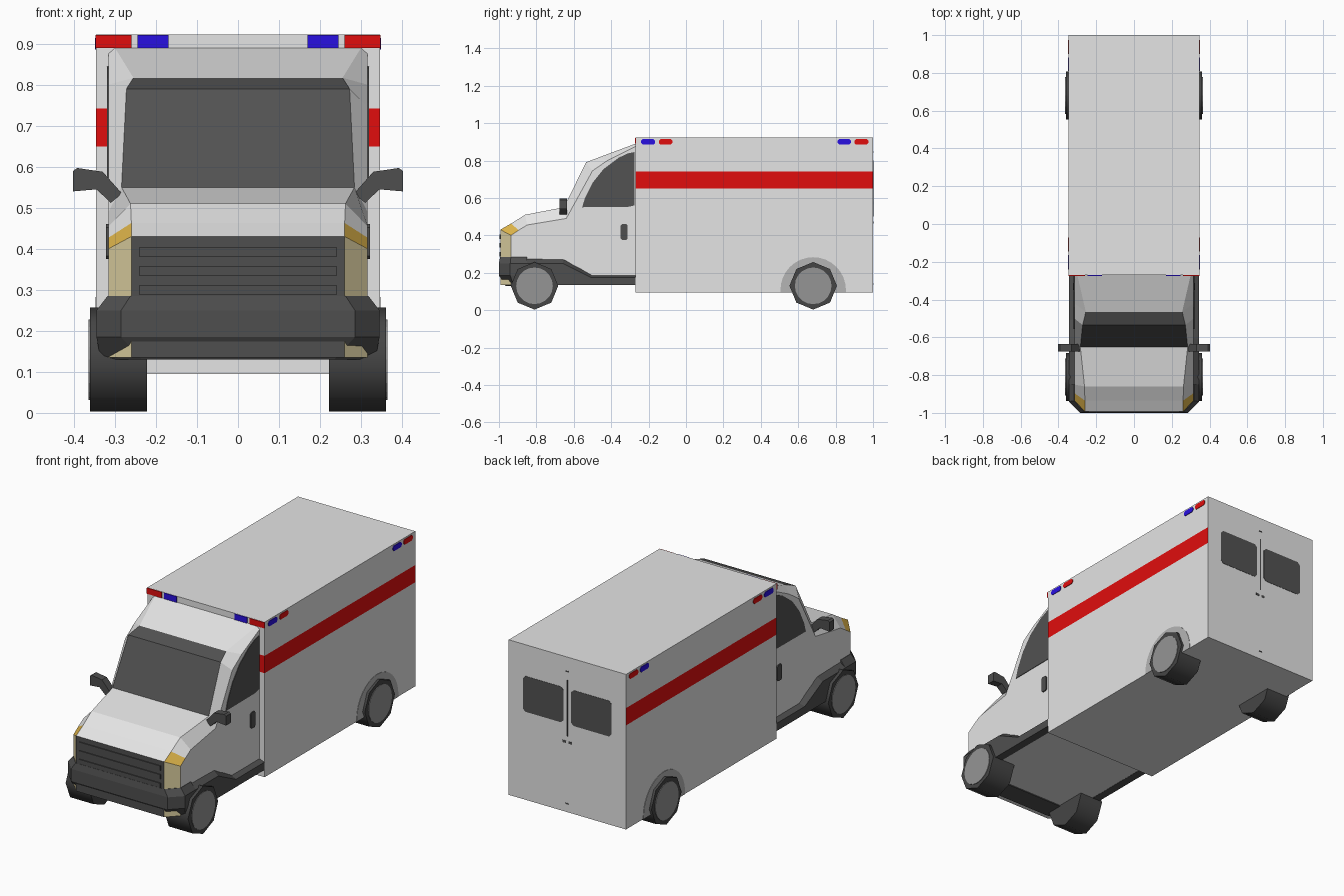
import bpy, bmesh, math

if "Cube" in bpy.data.objects:
    bpy.data.objects.remove(bpy.data.objects["Cube"])


def material(name, r, g, b):
    m = bpy.data.materials.new(name)
    m.diffuse_color = (r, g, b, 1)
    m.use_nodes = True
    m.node_tree.nodes["Principled BSDF"].inputs["Base Color"].default_value = m.diffuse_color
    return m


WHITE = material("body_white", .78, .78, .78)
RED = material("signal_red", .75, .004, .004)
BLUE = material("signal_blue", .022, .005, .75)
GLASS = material("dark_glass", .085, .085, .085)
TRIM = material("dark_trim", .078, .078, .078)
TYRE = material("tyre_black", .06, .06, .06)
HUB = material("hub_grey", .30, .30, .30)
ARCH = material("arch_grey", .46, .46, .46)
PALE = material("headlight_cream", .76, .66, .37)
AMBER = material("indicator_amber", .75, .47, .07)


def finish(name, bm, mats):
    bmesh.ops.recalc_face_normals(bm, faces=bm.faces)
    mesh = bpy.data.meshes.new(name)
    bm.to_mesh(mesh)
    bm.free()
    for m in mats:
        mesh.materials.append(m)
    ob = bpy.data.objects.new(name, mesh)
    bpy.context.collection.objects.link(ob)
    return ob


def loft(name, rings, mat):
    """Skin a stack of equal-length rings of 3D points and cap both ends."""
    bm = bmesh.new()
    vs = [[bm.verts.new(p) for p in ring] for ring in rings]
    n = len(vs[0])
    for a, b in zip(vs, vs[1:]):
        for i in range(n):
            j = (i + 1) % n
            bm.faces.new((a[i], a[j], b[j], b[i]))
    bm.faces.new(vs[0])
    bm.faces.new(vs[-1])
    return finish(name, bm, [mat])


def side_prism(name, pts, x0, x1, mat, pts_outer=None):
    """Extrude a (y, z) outline along x, once on each side."""
    obs = []
    for s, tag in ((1, "_right"), (-1, "_left")):
        obs.append(loft(name + tag, [[(s * x0, y, z) for y, z in pts],
                                     [(s * x1, y, z) for y, z in (pts_outer or pts)]], mat))
    return obs


def front_prism(name, pts, y0, y1, mat, mirror=True):
    """Extrude an (x, z) outline along y, optionally mirrored."""
    for s in ((1, -1) if mirror else (1,)):
        loft(name + ("_right" if s > 0 else "_left"),
             [[(s * x, y, z) for x, z in pts] for y in (y0, y1)], mat)


def rect(a0, a1, b0, b1, c=0):
    """Rectangle with clipped corners of size c."""
    if not c:
        return [(a0, b0), (a1, b0), (a1, b1), (a0, b1)]
    return [(a0 + c, b0), (a1 - c, b0), (a1, b0 + c), (a1, b1 - c),
            (a1 - c, b1), (a0 + c, b1), (a0, b1 - c), (a0, b0 + c)]


def circle(cy, cz, r, n, a0=0, a1=2 * math.pi):
    full = a1 - a0 > 6.28
    k = n if full else n - 1
    return [(cy + r * math.cos(a0 + (a1 - a0) * i / k),
             cz + r * math.sin(a0 + (a1 - a0) * i / k)) for i in range(n)]


# Rear box, cut at the stripe heights
W, Y0, Y1, Z0, Z1 = .346, -.27, 1.0, .095, .922
bm = bmesh.new()
bmesh.ops.create_cube(bm, size=1)
for v in bm.verts:
    v.co = (v.co.x * 2 * W, (Y0 + Y1) / 2 + v.co.y * (Y1 - Y0), (Z0 + Z1) / 2 + v.co.z * (Z1 - Z0))
for z in (.65, .742):
    bmesh.ops.bisect_plane(bm, geom=bm.verts[:] + bm.edges[:] + bm.faces[:],
                           plane_co=(0, 0, z), plane_no=(0, 0, 1))
for f in bm.faces:
    c = f.calc_center_median()
    if .65 < c.z < .742 and c.y < .99:
        f.material_index = 1
finish("rear_box", bm, [WHITE, RED])

# Cab: stations run roof to floor; inner (x, y, z) edge and outer (y, z) edge at x = .315
CX, ZB = .316, .135
stations = [((.300, -.27, .89), (-.27, .875)),
            ((.255, -.465, .817), (-.42, .80)),
            ((.272, -.535, .79), (-.50, .745)),
            ((.284, -.652, .55), (-.64, .49)),
            ((.262, -.86, .51), (-.85, .455)),
            ((.260, -.935, .463), (-.895, .427)),
            ((.260, -.993, .43), (-.935, .40)),
            ((.260, -.993, ZB), (-.935, ZB))]
centre_mat = [0, 1, 1, 0, 0, 0, 2]
corner_mat = [0, 0, 0, 0, 0, 4, 3]
bm = bmesh.new()
rows = []
for (x, y, z), (oy, oz) in stations:
    rows.append([bm.verts.new(p) for p in
                 ((-CX, oy, oz), (-x, y, z), (x, y, z), (CX, oy, oz))])
for a, b, cm, sm in zip(rows, rows[1:], centre_mat, corner_mat):
    for i, m in ((0, sm), (1, cm), (2, sm)):
        bm.faces.new((a[i], a[i + 1], b[i + 1], b[i])).material_index = m
back = [bm.verts.new((x, -.27, ZB)) for x in (-CX, CX)]
bm.faces.new([r[0] for r in rows] + [back[0]])
bm.faces.new([r[3] for r in rows] + [back[1]])
bm.faces.new(rows[-1] + [back[1], back[0]])
bm.faces.new(rows[0] + [back[1], back[0]])
finish("cab", bm, [WHITE, GLASS, TRIM, PALE, AMBER])

# Cab side windows and door handles
side_prism("side_window", [(-.555, .55), (-.54, .60), (-.50, .68), (-.44, .755), (-.36, .815),
                           (-.31, .838), (-.275, .845), (-.275, .56), (-.31, .552)],
           CX - .004, CX + .003, GLASS)
side_prism("door_handle", rect(-.35, -.312, .375, .46, .008), CX - .002, CX + .006, TRIM)

# Grille slats
for z in (.392, .346, .30):
    front_prism("grille_slat", rect(-.24, .24, z - .012, z + .012), -.998, -.99, TRIM, False)


# Front bumper, lofted upward from its plan outline
def bumper_ring(z, cx, w, front, corner):
    half = [(cx, front), (w, corner), (w, -.85)]
    return [(x, y, z) for x, y in half] + [(-x, y, z) for x, y in reversed(half)]


loft("front_bumper", [bumper_ring(.13, .235, .335, -.965, -.92),
                      bumper_ring(.185, .285, .345, -1.0, -.94),
                      bumper_ring(.25, .285, .345, -1.0, -.94),
                      bumper_ring(.285, .262, .318, -.994, -.936)], TRIM)

# Lower side trim with a sloping ledge
trim = [(-.86, .134), (-.86, .285), (-.65, .28), (-.60, .25), (-.50, .192), (-.27, .192), (-.27, .134)]
trim_out = [(-.86, .134), (-.86, .25), (-.66, .25), (-.61, .225), (-.51, .175), (-.27, .175), (-.27, .134)]
side_prism("side_trim", trim, .30, .345, TRIM, trim_out)

# Mirrors, slimmer at the mount
for s, tag in ((1, "right"), (-1, "left")):
    pts = [(.283, .535), (.31, .512), (.345, .545), (.402, .54), (.402, .59), (.392, .597), (.33, .588)]
    loft("mirror_" + tag, [[(s * x, y, z) for x, z in pts] for y in (-.675, -.635)], TRIM)

# Wheels and hubs
for cy, tag in ((-.81, "front"), (.68, "rear")):
    tyres = side_prism(tag + "_tyre", circle(cy, .13, .127, 8), .222, .361, TYRE)
    for ob in tyres:
        bpy.context.view_layer.objects.active = ob
        ob.select_set(True)
        bpy.ops.object.shade_smooth_by_angle(angle=math.radians(50))
        ob.select_set(False)
    side_prism(tag + "_hub", circle(cy, .13, .098, 20), .355, .364, HUB)

# Rear wheel arches
side_prism("rear_arch", [(.855, Z0)] + circle(.68, .108, .175, 17, 0, math.pi) + [(.505, Z0)],
           W - .003, W + .002, ARCH)

# Warning lights on the box front and sides
for a, b, m, n in ((.17, .245, BLUE, "blue"), (.26, W + .001, RED, "red")):
    front_prism("front_light_" + n, rect(a, b, .89, Z1 - .001), Y0 - .004, Y0 + .002, m)
for a, b, m, n in ((-.24, -.165, BLUE, "blue_fore"), (-.145, -.072, RED, "red_fore"),
                   (.81, .882, BLUE, "blue_aft"), (.90, .975, RED, "red_aft")):
    side_prism("side_light_" + n, rect(a, b, .886, .914, .008), W - .002, W + .003, m)

# Rear doors: windows, seam and latches (kept flush with the back)
YB, YF = .997, 1.0015
front_prism("rear_window", rect(.022, .262, .565, .755, .015), YB, YF, GLASS)
front_prism("rear_door_seam", rect(-.003, .003, .50, .80), YB, YF, TRIM, False)
front_prism("rear_door_latch", rect(.008, .028, .462, .474), YB, YF, TRIM)
for z in (.14, .845):
    front_prism("rear_door_catch", rect(-.01, .01, z - .003, z + .003), YB, YF, TRIM, False)
